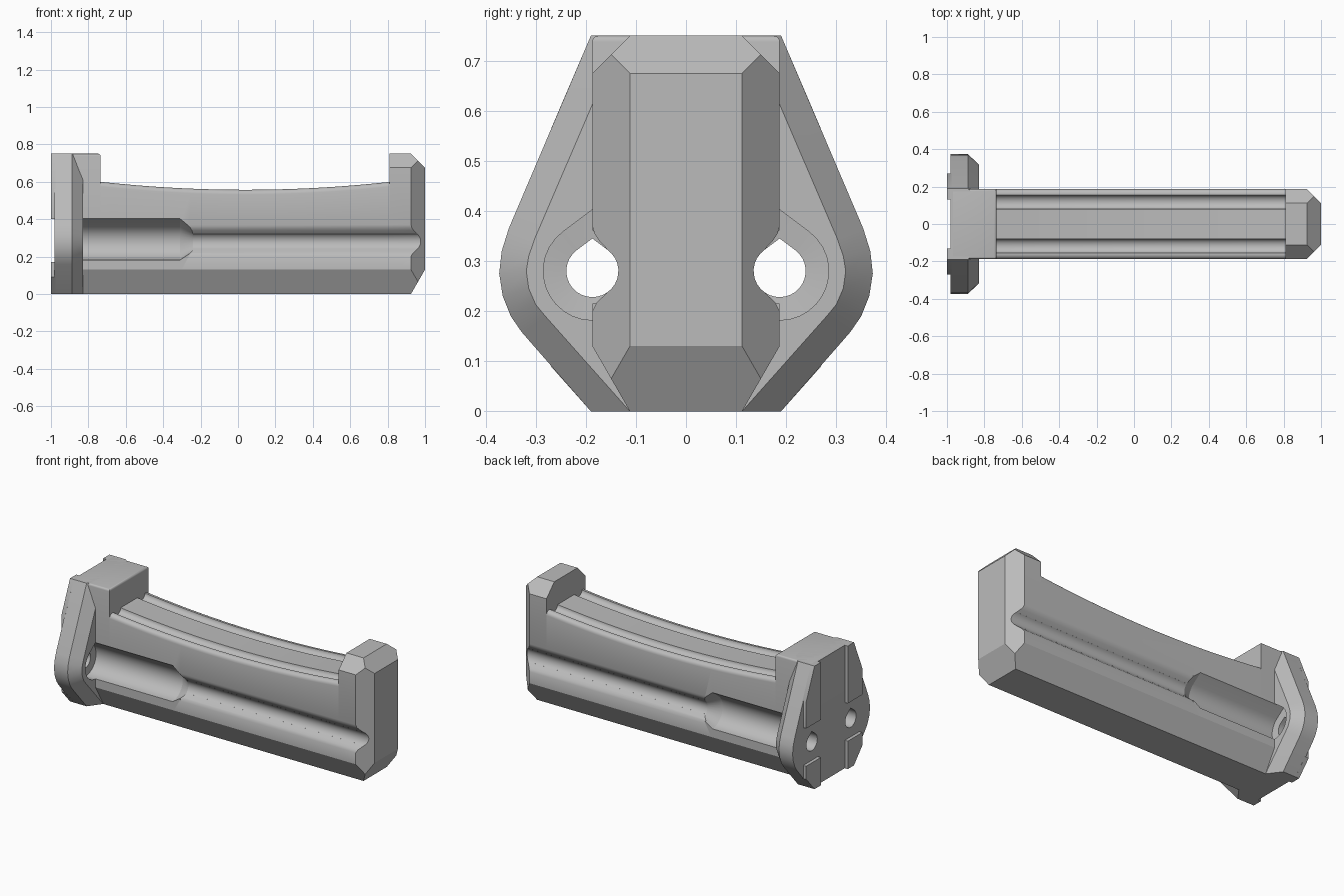
import bpy, bmesh
from math import sin, cos, radians, pi

cube = bpy.data.objects.get("Cube")
if cube:
    bpy.data.objects.remove(cube, do_unlink=True)

grey = bpy.data.materials.new("plain grey")
grey.use_nodes = True
grey.diffuse_color = (0.5, 0.5, 0.5, 1)
grey.node_tree.nodes["Principled BSDF"].inputs["Base Color"].default_value = (0.5, 0.5, 0.5, 1)

HALF = 0.187          # half width of the body
HOLE_Z = 0.28         # height of the screw holes
LEFT_WALL, RIGHT_WALL = -0.735, 0.81


def finish(name, bm):
    bmesh.ops.recalc_face_normals(bm, faces=bm.faces)
    mesh = bpy.data.meshes.new(name)
    bm.to_mesh(mesh)
    bm.free()
    mesh.materials.append(grey)
    obj = bpy.data.objects.new(name, mesh)
    bpy.context.collection.objects.link(obj)
    return obj


def loft(name, stations):
    """Skin a row of (x, [(y, z), ...]) sections and cap both ends."""
    bm = bmesh.new()
    rings = [[bm.verts.new((x, y, z)) for y, z in pts] for x, pts in stations]
    for a, b in zip(rings, rings[1:]):
        for i in range(len(a)):
            j = (i + 1) % len(a)
            bm.faces.new((a[i], a[j], b[j], b[i]))
    bm.faces.new(rings[0])
    bm.faces.new(rings[-1])
    return finish(name, bm)


def both(half):
    """Close a right-hand half section with its mirror image."""
    return half + [(-y, z) for y, z in reversed(half)]


def block(name, x0, x1, planes, bevel=0):
    """Box of full body height trimmed by (point, outward normal) planes."""
    bm = bmesh.new()
    bmesh.ops.create_cube(bm, size=1)
    for v in bm.verts:
        v.co = ((x0 + x1) / 2 + v.co.x * (x1 - x0), v.co.y * 2 * HALF, (v.co.z + 0.5) * 0.75)
    for point, normal in planes:
        bmesh.ops.bisect_plane(bm, geom=bm.verts[:] + bm.edges[:] + bm.faces[:],
                               plane_co=point, plane_no=normal, clear_outer=True)
        bmesh.ops.holes_fill(bm, edges=[e for e in bm.edges if e.is_boundary])
    if bevel:
        top = [e for e in bm.edges if all(v.co.z > 0.74 for v in e.verts)]
        bmesh.ops.bevel(bm, geom=top, offset=bevel, segments=4, profile=0.5, affect='EDGES')
    return finish(name, bm)


# Lower side chamfers shared by the blocks
lower = [((0, s * 0.112, 0), (0, s * 0.13, -0.075)) for s in (-1, 1)]

# Concave saddle with rounded shoulders and two round grooves
def saddle_section(x):
    top = 0.557 + 0.042 * ((x - 0.04) / 0.77) ** 2
    pts = [(0.112, 0), (HALF, 0.13)]
    for i in range(6):
        a = i * pi / 10
        pts.append((0.162 + 0.025 * cos(a), top - 0.025 + 0.025 * sin(a)))
    for i in range(13):
        a = i * pi / 12
        pts.append((0.117 + 0.037 * cos(a), top - 0.03 * sin(a)))
    return both(pts)

steps = 32
saddle = loft("saddle", [(x, saddle_section(x)) for x in
                         (LEFT_WALL + (RIGHT_WALL - LEFT_WALL) * i / steps for i in range(steps + 1))])

# End blocks
head = block("head_block", -0.98, LEFT_WALL, lower, bevel=0.012)
sides = [((1, s * 0.112, 0), (1, s, 0)) for s in (-1, 1)]
upper = [((0, s * 0.112, 0.75), (0, s, 1)) for s in (-1, 1)]
ends = [((1, 0, 0.675), (1, 0, 1)), ((1, 0, 0.13), (0.13, 0, -0.075))]
toe = block("toe_block", RIGHT_WALL, 1, lower + sides + upper + ends)

# Flange with rounded flanks and chamfered inner rim
outer = both([(0.19, 0.75), (0.354, 0.365), (0.368, 0.32), (0.373, 0.275),
              (0.366, 0.23), (0.35, 0.19), (0.328, 0.158), (0.19, 0)])
inner = both([(0.128, 0.75), (0.302, 0.345), (0.314, 0.31), (0.319, 0.28),
              (0.314, 0.245), (0.3, 0.213), (0.281, 0.19), (0.112, 0)])
flange = loft("flange", [(-0.98, outer), (-0.888, outer), (-0.83, inner)])

# Raised pads on the outer face of the flange
upper_pad = [(0.13, 0.4), (0.27, 0.4), (0.27, 0.563), (0.19, 0.75), (0.13, 0.75)]
lower_pad = [(0.13, 0.17), (0.27, 0.17), (0.27, 0.09), (0.19, 0), (0.13, 0)]
parts = [saddle, head, toe, flange]
for side, s in (("left", 1), ("right", -1)):
    for label, pad in (("upper", upper_pad), ("lower", lower_pad)):
        section = [(s * y, z) for y, z in pad]
        parts.append(loft(f"{label}_pad_{side}", [(-1, section), (-0.975, section)]))


# Teardrop screw channels and the rounded lips of the narrow run
def teardrop(s, r):
    pts = [(0, 1.25)]
    for i in range(25):
        a = radians(37 + i * 286 / 24)
        pts.append((sin(a), cos(a)))
    return [(s * (HALF + r * y), HOLE_Z + r * z) for y, z in pts]

lip = [(0.1, 0.09), (0, 0.09), (-0.004, 0.075), (-0.014, 0.06), (-0.031, 0.042),
       (-0.033, -0.04), (-0.02, -0.052), (-0.008, -0.064), (0, -0.08), (0.1, -0.08)]
cutters = []
for side, s in (("left", 1), ("right", -1)):
    runs = [(-1.1, 0.052), (-0.9, 0.052), (-0.895, 0.098), (-0.31, 0.098), (-0.24, 0.052), (1.1, 0.052)]
    cutters.append(loft(f"channel_cutter_{side}", [(x, teardrop(s, r)) for x, r in runs]))
    section = [(s * (HALF + y), HOLE_Z + z) for y, z in lip]
    cutters.append(loft(f"lip_cutter_{side}", [(-0.26, section), (1.1, section)]))

for obj in (saddle, head, toe, flange):
    for cutter in cutters:
        mod = obj.modifiers.new(cutter.name, 'BOOLEAN')
        mod.operation = 'DIFFERENCE'
        mod.solver = 'EXACT'
        mod.object = cutter
bpy.context.view_layer.update()

# Bake the cuts, then shade with sharp edges kept
depsgraph = bpy.context.evaluated_depsgraph_get()
baked = [(o, bpy.data.meshes.new_from_object(o.evaluated_get(depsgraph))) for o in parts]
for obj, mesh in baked:
    obj.modifiers.clear()
    obj.data = mesh
for cutter in cutters:
    bpy.data.objects.remove(cutter, do_unlink=True)
bpy.ops.object.select_all(action='DESELECT')
for obj in parts:
    obj.select_set(True)
bpy.context.view_layer.objects.active = saddle
bpy.ops.object.shade_smooth_by_angle(angle=radians(28))
